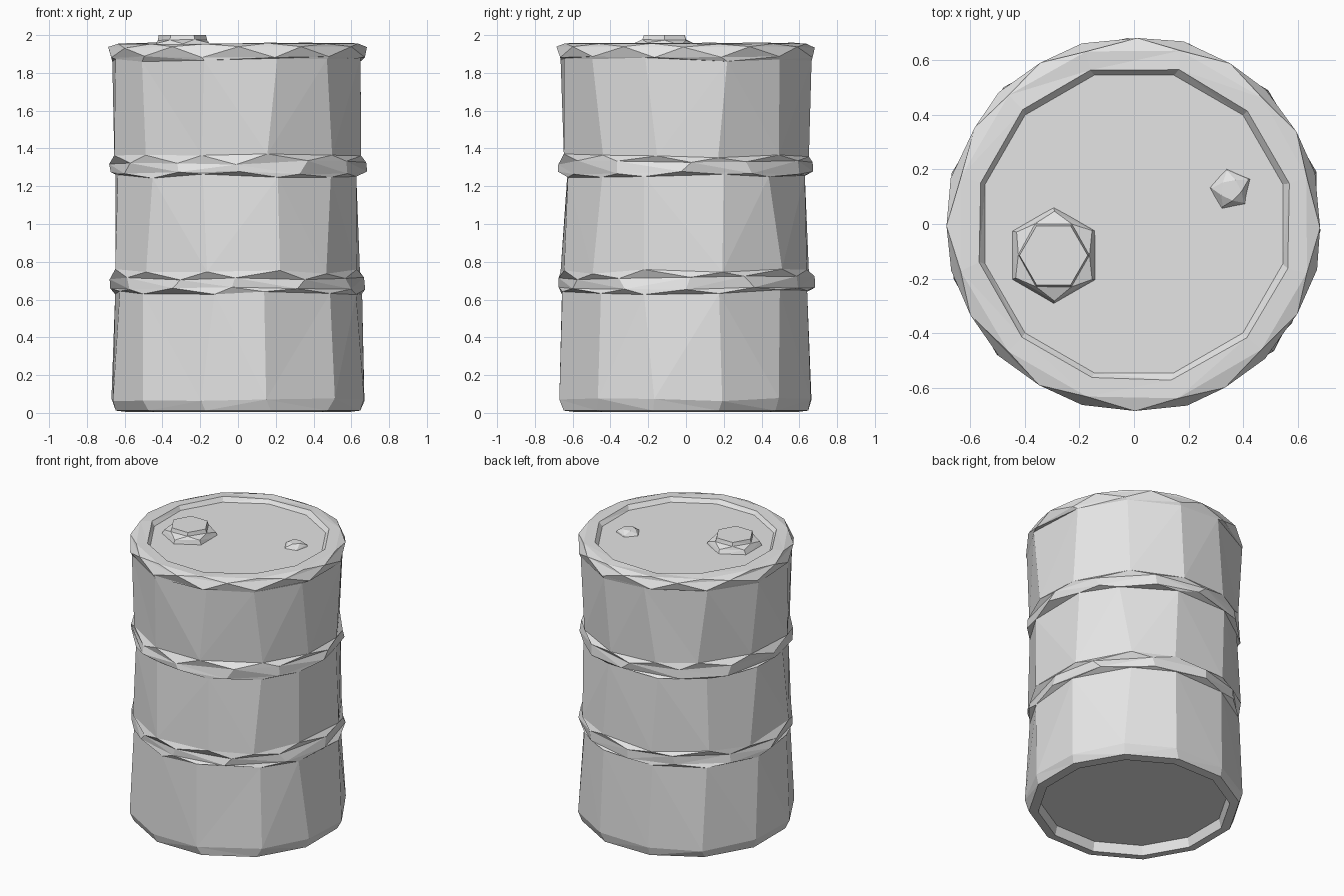
import bpy, bmesh, math, random

random.seed(4)
cube = bpy.data.objects.get("Cube")
if cube:
    bpy.data.objects.remove(cube, do_unlink=True)

steel = bpy.data.materials.new("light_grey_steel")
steel.use_nodes = True
steel.diffuse_color = (0.78, 0.78, 0.78, 1)
steel.node_tree.nodes["Principled BSDF"].inputs["Base Color"].default_value = (0.78, 0.78, 0.78, 1)


def lathe(name, profile, sides, centre=(0, 0), turn=0.0, wobble=0.0):
    """Faceted lathe; each ring is (radius, height, half_step, dent)."""
    bm = bmesh.new()
    step = math.tau / sides
    rings = []
    for radius, z, half, dent in profile:
        ring = []
        for i in range(sides):
            d = dent * wobble
            a = turn + (i + half / 2) * step + random.uniform(-4, 4) * d
            r = radius - random.uniform(0, 1) * d
            h = z + random.uniform(-0.7, 0.7) * d
            ring.append(bm.verts.new((centre[0] + r * math.cos(a), centre[1] + r * math.sin(a), h)))
        rings.append((ring, half))
    for (a, ha), (b, hb) in zip(rings, rings[1:]):
        for i in range(sides):
            j = (i + 1) % sides
            if ha == hb:
                bm.faces.new((a[i], a[j], b[j], b[i]))
            elif hb:
                bm.faces.new((a[i], a[j], b[i]))
                bm.faces.new((b[i], a[j], b[j]))
            else:
                bm.faces.new((a[i], a[j], b[j]))
                bm.faces.new((a[i], b[j], b[i]))
    # Close both ends
    bm.faces.new(rings[0][0])
    bm.faces.new(rings[-1][0])
    bmesh.ops.recalc_face_normals(bm, faces=bm.faces)
    bmesh.ops.triangulate(bm, faces=[f for f in bm.faces if len(f.verts) == 4])
    mesh = bpy.data.meshes.new(name)
    bm.to_mesh(mesh)
    bm.free()
    mesh.materials.append(steel)
    obj = bpy.data.objects.new(name, mesh)
    bpy.context.collection.objects.link(obj)


def rib(z, below, above):
    """Low hoop pressed into the wall, between two wall radii."""
    return [(below, z - 0.05, 0, 1), (0.685, z - 0.03, 1, 0.6),
            (0.683, z + 0.025, 1, 0.8), (above, z + 0.06, 0, 1)]


# Drum shell, from the recessed base up to the sunken lid
shell = [(0.595, 0.07, 0, 0), (0.61, 0.005, 0, 0), (0.67, 0.012, 0, 0), (0.698, 0.07, 0, 0.6)]
shell += rib(0.69, 0.682, 0.686) + rib(1.3, 0.668, 0.682)
shell += [(0.69, 1.87, 0, 0.8), (0.695, 1.885, 0, 0.3), (0.688, 1.935, 1, 0.3),
          (0.66, 1.955, 0, 0.2), (0.59, 1.957, 0, 0.4), (0.565, 1.93, 0, 0)]
lathe("drum_shell", shell, 12, turn=math.radians(15), wobble=0.02)

# Large filler cap flaring out to a wide collar
lathe("large_cap", [(0.18, 1.92, 0, 0), (0.168, 1.955, 0, 1), (0.135, 1.975, 1, 0.5), (0.125, 2.0, 1, 0)],
      6, (-0.295, -0.115), math.radians(30), 0.012)

# Small vent cap
lathe("small_cap", [(0.085, 1.92, 0, 0), (0.075, 1.94, 0, 1), (0.04, 1.96, 1, 0)],
      5, (0.355, 0.125), 0.5, 0.01)
